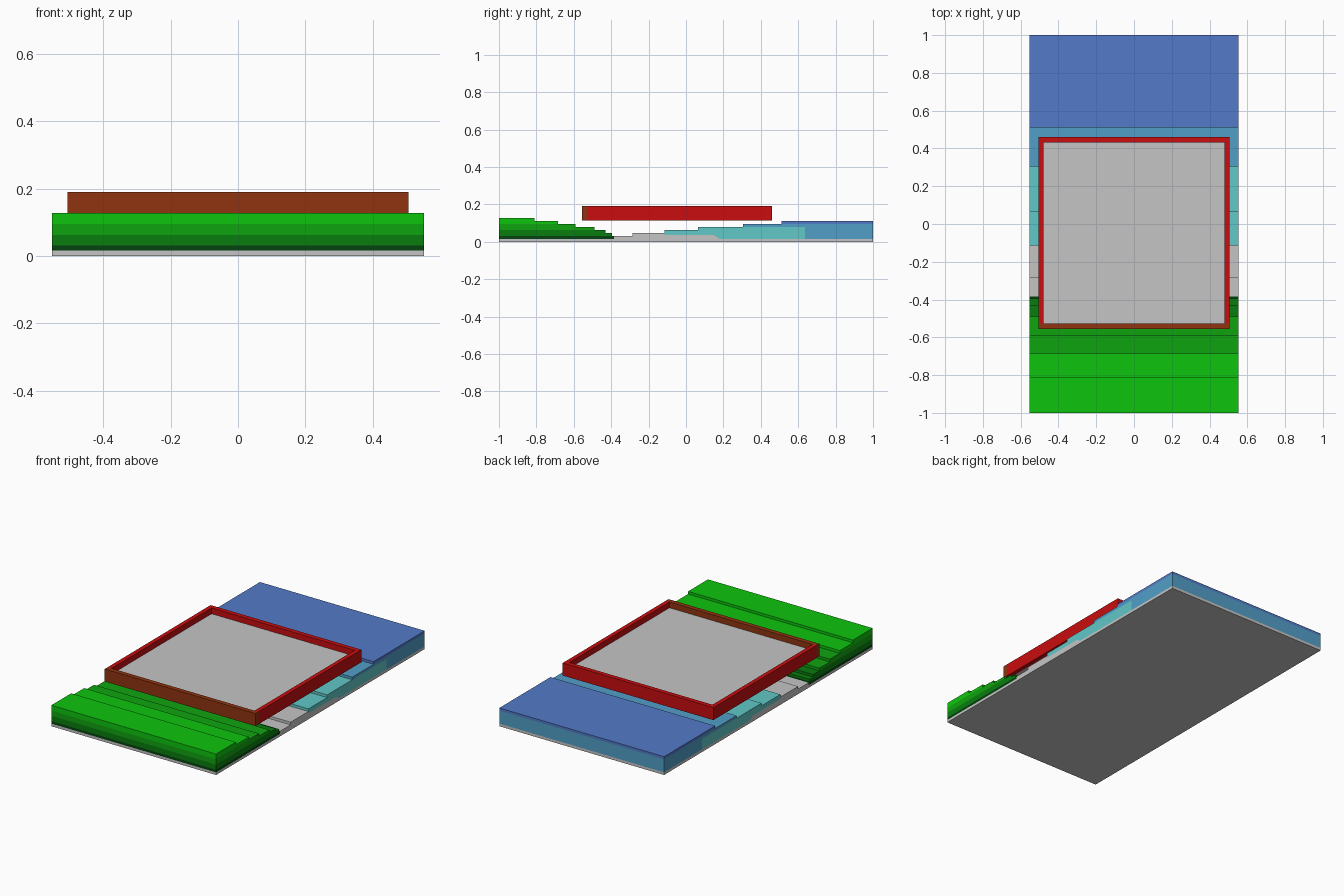
import bpy, bmesh

cube = bpy.data.objects.get("Cube")
if cube:
    bpy.data.objects.remove(cube, do_unlink=True)


def material(name, rgb):
    """Flat material from 0-255 sRGB values."""
    lin = []
    for c in rgb:
        c /= 255
        lin.append(c / 12.92 if c <= 0.04045 else ((c + 0.055) / 1.055) ** 2.4)
    m = bpy.data.materials.new(name)
    m.use_nodes = True
    m.diffuse_color = (*lin, 1)
    m.node_tree.nodes["Principled BSDF"].inputs["Base Color"].default_value = (*lin, 1)
    return m


GREY = material("light grey", (197, 197, 197))
BRIGHT = material("bright green", (13, 197, 13))
MID = material("mid green", (15, 164, 15))
DARK = material("dark green", (8, 125, 14))
DEEP = material("deep green", (4, 66, 14))
TEAL = material("teal", (98, 200, 200))
WATER = material("mid blue", (82, 159, 200))
BLUE = material("deep blue", (82, 122, 200))
RED = material("red", (200, 13, 15))
BROWN = material("brown", (144, 52, 16))


def prism(name, profile, half_width, mat):
    """Extrude a (y, z) profile across x."""
    bm = bmesh.new()
    face = bm.faces.new([bm.verts.new((-half_width, y, z)) for y, z in profile])
    ext = bmesh.ops.extrude_face_region(bm, geom=[face])
    verts = [v for v in ext["geom"] if isinstance(v, bmesh.types.BMVert)]
    bmesh.ops.translate(bm, verts=verts, vec=(2 * half_width, 0, 0))
    bmesh.ops.recalc_face_normals(bm, faces=bm.faces)
    mesh = bpy.data.meshes.new(name)
    bm.to_mesh(mesh)
    bm.free()
    mesh.materials.append(mat)
    obj = bpy.data.objects.new(name, mesh)
    bpy.context.collection.objects.link(obj)
    return obj


def block(name, y0, y1, z0, z1, half_width, mat):
    return prism(name, [(y0, z0), (y1, z0), (y1, z1), (y0, z1)], half_width, mat)


W = 0.553      # half width of the terrain
B = 0.016      # top of the base plate

# Base plate and the low grey shore steps
block("base_plate", -1, 1, 0, B, W, GREY)
prism("shore_steps", [(-0.385, B), (0.18, B), (0.15, 0.035), (-0.115, 0.035),
                      (-0.115, 0.047), (-0.285, 0.047), (-0.285, 0.031),
                      (-0.385, 0.031)], W, GREY)

# Green hillside, one two-step slab per shade
block("hill_foot", -1, -0.385, B, 0.031, W, DEEP)
for name, z, ya, yb, mat in (("hill_lower", 0.031, -0.395, -0.43, DARK),
                             ("hill_middle", 0.063, -0.49, -0.59, MID),
                             ("hill_upper", 0.095, -0.685, -0.81, BRIGHT)):
    prism(name, [(-1, z), (ya, z), (ya, z + 0.016), (yb, z + 0.016),
                 (yb, z + 0.032), (-1, z + 0.032)], W, mat)

# Teal and blue slope rising to the back
prism("teal_steps", [(-0.115, 0.035), (0.15, 0.035), (0.18, B), (0.635, B),
                     (0.635, 0.079), (0.065, 0.079), (0.065, 0.063),
                     (-0.115, 0.063)], W, TEAL)
prism("blue_step", [(0.635, B), (1, B), (1, 0.095), (0.305, 0.095),
                    (0.305, 0.079), (0.635, 0.079)], W, WATER)
block("blue_top", 0.51, 1, 0.095, 0.111, W, BLUE)

# Raised tray: red rim, brown front rail, grey panel
Z0, Z1 = 0.114, 0.19
block("tray_front_rail", -0.555, -0.527, Z0, Z1, 0.506, BROWN)
block("tray_back_rail", 0.432, 0.46, Z0, Z1, 0.506, RED)
for side, s in (("left", 1), ("right", -1)):
    rail = block("tray_%s_rail" % side, -0.527, 0.432, Z0, Z1, 0.013, RED)
    rail.location.x = s * 0.493
block("tray_panel", -0.527, 0.432, Z0, 0.155, 0.48, GREY)
